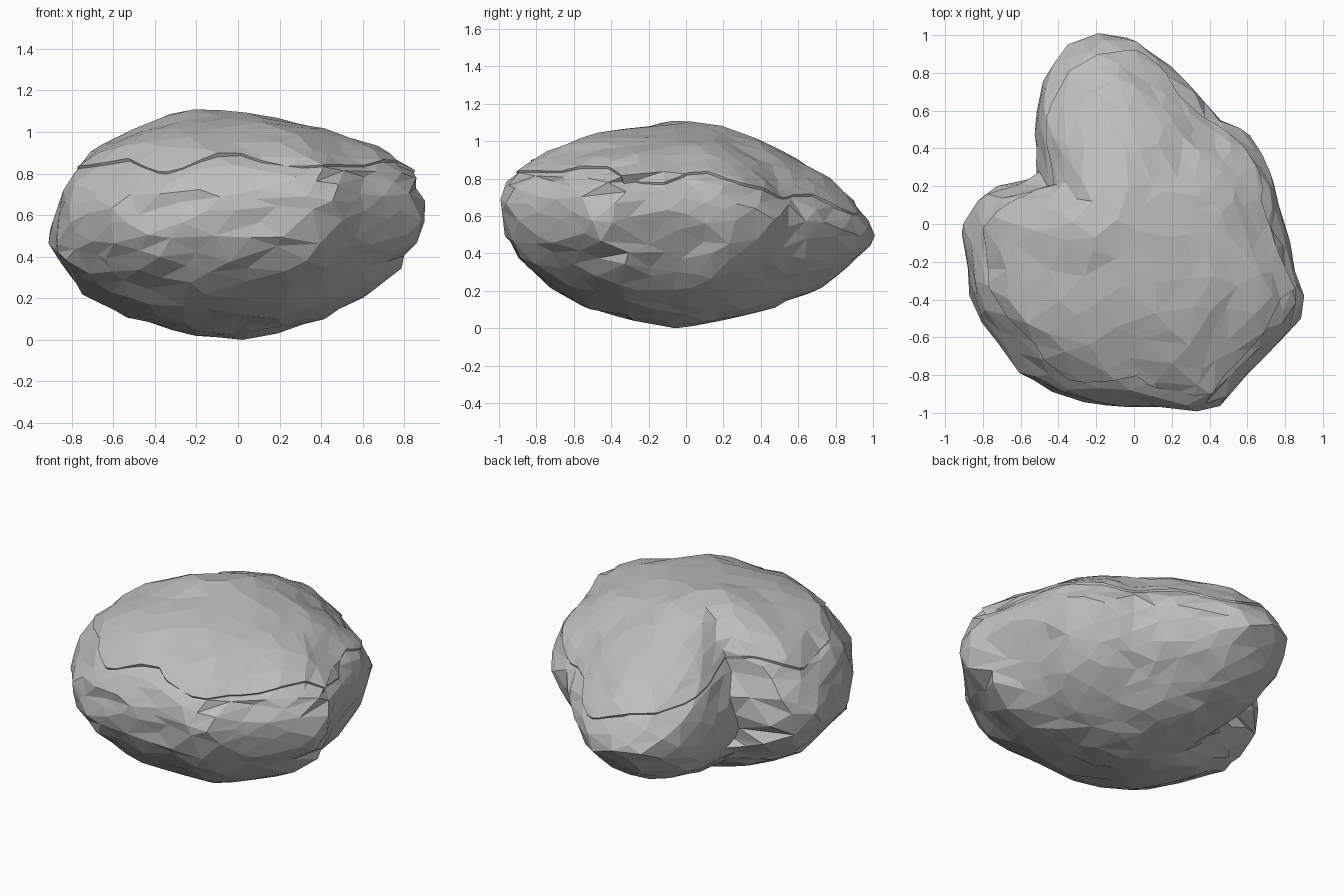
import bpy
import bmesh
import random
from math import atan2, cos, sin, exp, tau, hypot, sqrt
from mathutils import Vector, noise

random.seed(4)
cube = bpy.data.objects.get("Cube")
if cube:
    bpy.data.objects.remove(cube)

# Plain grey stone
stone = bpy.data.materials.new("grey_stone")
stone.use_nodes = True
grey = (0.52, 0.52, 0.52, 1)
stone.diffuse_color = grey
shader = next(n for n in stone.node_tree.nodes if n.type == "BSDF_PRINCIPLED")
shader.inputs["Base Color"].default_value = grey
shader.inputs["Roughness"].default_value = 0.9

# Plan outline, counter-clockwise, with a notch beside the rear lobe
OUTLINE = [(.9, -.37), (.82, -.25), (.78, 0), (.7, .32), (.62, .45), (.43, .57),
           (.2, .81), (-.05, .99), (-.14, 1), (-.33, .93), (-.5, .7), (-.53, .52),
           (-.51, .37), (-.52, .22), (-.73, .2), (-.84, .1), (-.9, -.1), (-.84, -.4),
           (-.7, -.65), (-.4, -.9), (.15, -.95), (.23, -1), (.43, -.97), (.6, -.78),
           (.87, -.47)]
POLAR = sorted((atan2(y, x) % tau, hypot(x, y)) for x, y in OUTLINE)
POLAR = [(POLAR[-1][0] - tau, POLAR[-1][1])] + POLAR + [(POLAR[0][0] + tau, POLAR[0][1])]


def plan_radius(angle):
    for (a, ra), (b, rb) in zip(POLAR, POLAR[1:]):
        if a <= angle <= b:
            return ra + (rb - ra) * (angle - a) / (b - a)
    return POLAR[0][1]


def stone_point(d):
    """Push a direction out to the rounded, pointed-at-the-back stone."""
    angle = atan2(d.y, d.x) % tau
    flat, up = hypot(d.x, d.y), d.z
    back = max(0, sin(angle))
    rim = .56 + .09 * cos(angle) - .05 * sin(angle)
    if up > 0:
        power = 1.95 - .2 * cos(angle) - .13 * sin(angle) - .3 * back
        height = 1.05 - rim
    else:
        power = 1.9 - .3 * back
        height = rim
    s = (flat ** power + abs(up) ** power) ** (-1 / power)
    s *= 1.01 + .04 * noise.noise(d * 3.5) + random.uniform(-.012, .012)
    r = plan_radius(angle) * flat * s
    x, y, z = r * cos(angle), r * sin(angle), rim + height * up * s
    # Low hump left of the crown
    if up > 0:
        z += .05 * exp(-(x + .25) ** 2 / .08 - (y - .12) ** 2 / .1)
    return Vector((x, y, z))


def ledge_height(co):
    """Winding ledge: low round the rear tip, high in the notch."""
    a = atan2(co.y, co.x)
    front, back = max(0, -sin(a)), max(0, sin(a))
    notch = .1 * exp(-(a - 2.6) ** 2 / .05)
    return .81 + .05 * front - .15 * back ** 2 + notch + .03 * sin(7 * a) + .02 * sin(11 * a + 1)


def add_object(name, bm):
    mesh = bpy.data.meshes.new(name)
    bm.to_mesh(mesh)
    bm.free()
    mesh.materials.append(stone)
    ob = bpy.data.objects.new(name, mesh)
    bpy.context.collection.objects.link(ob)


# Main boulder: evenly scattered, shaken points on a ball, joined by a hull
COUNT = 520
GOLDEN = tau * (3 - sqrt(5)) / 2
bm = bmesh.new()
for i in range(COUNT):
    z = 1 - (2 * i + 1) / COUNT
    ring = sqrt(1 - z * z)
    shake = Vector([random.uniform(-.05, .05) for _ in range(3)])
    spot = Vector((ring * cos(i * GOLDEN), ring * sin(i * GOLDEN), z)) + shake
    bm.verts.new(spot.normalized())
bmesh.ops.convex_hull(bm, input=bm.verts)
for v in bm.verts:
    v.co = stone_point(v.co)
bmesh.ops.recalc_face_normals(bm, faces=bm.faces)
lowest = min(v.co.z for v in bm.verts)
bmesh.ops.translate(bm, verts=bm.verts, vec=(0, 0, -lowest))
crust = bm.copy()
add_object("boulder", bm)

# Upper crust: a slightly raised layer ending in a winding ledge
middle = Vector((0, 0, .5))
for v in crust.verts:
    v.co = middle + (v.co - middle) * 1.015
    v.co.z -= ledge_height(v.co)
bmesh.ops.bisect_plane(crust, geom=crust.verts[:] + crust.edges[:] + crust.faces[:],
                       plane_co=(0, 0, 0), plane_no=(0, 0, 1), clear_inner=True)
for v in crust.verts:
    v.co.z += ledge_height(v.co)
rim_edges = [e for e in crust.edges if e.is_boundary]
lip = bmesh.ops.extrude_edge_only(crust, edges=rim_edges)["geom"]
for v in lip:
    if isinstance(v, bmesh.types.BMVert):
        v.co = Vector((v.co.x * .975, v.co.y * .975, v.co.z - .04))
bmesh.ops.recalc_face_normals(crust, faces=crust.faces)
add_object("upper_crust", crust)
